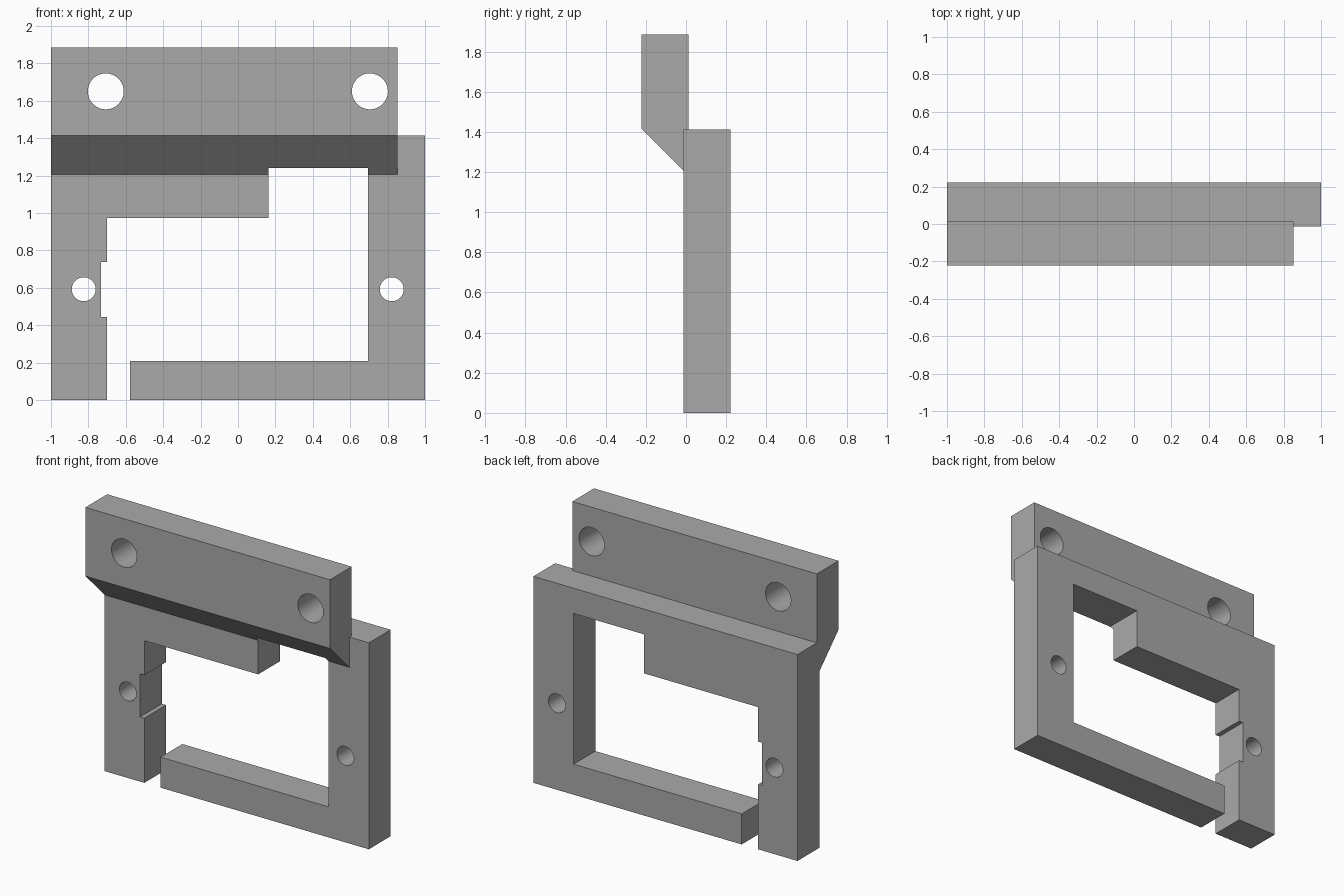
import bpy, bmesh, math
from mathutils import Matrix, Vector

if "Cube" in bpy.data.objects:
    bpy.data.objects.remove(bpy.data.objects["Cube"])

grey = bpy.data.materials.new("plain grey")
grey.diffuse_color = (0.4, 0.4, 0.4, 1)
grey.use_nodes = True
grey.node_tree.nodes["Principled BSDF"].inputs["Base Color"].default_value = grey.diffuse_color


def prism(name, points, direction):
    """Extrude a closed planar outline along a direction."""
    bm = bmesh.new()
    face = bm.faces.new([bm.verts.new(p) for p in points])
    out = bmesh.ops.extrude_face_region(bm, geom=[face])
    moved = [v for v in out["geom"] if isinstance(v, bmesh.types.BMVert)]
    bmesh.ops.translate(bm, verts=moved, vec=Vector(direction))
    bmesh.ops.recalc_face_normals(bm, faces=bm.faces)
    return finish(name, bm)


def finish(name, bm):
    mesh = bpy.data.meshes.new(name)
    bm.to_mesh(mesh)
    bm.free()
    mesh.materials.append(grey)
    obj = bpy.data.objects.new(name, mesh)
    bpy.context.collection.objects.link(obj)
    return obj


def combine(target, tool, operation):
    """Apply a boolean and remove the tool object."""
    mod = target.modifiers.new("boolean", "BOOLEAN")
    mod.operation, mod.solver, mod.object = operation, "EXACT", tool
    bpy.context.view_layer.objects.active = target
    bpy.ops.object.modifier_apply(modifier=mod.name)
    bpy.data.objects.remove(tool)


# Open frame with the notch, the step and the gap at the bottom
outline = [(-1, 0), (-0.70, 0), (-0.70, 0.443), (-0.732, 0.443), (-0.732, 0.737),
           (-0.70, 0.737), (-0.70, 0.973), (0.162, 0.973), (0.162, 1.24),
           (0.695, 1.24), (0.695, 0.209), (-0.577, 0.209), (-0.577, 0),
           (1, 0), (1, 1.413), (-1, 1.413)]
bracket = prism("bracket_frame", [(x, -0.013, z) for x, z in outline], (0, 0.235, 0))

# Offset mounting plate with its sloped underside
side = [(-0.222, 1.885), (0.013, 1.885), (0.013, 1.18), (-0.222, 1.415)]
plate = prism("mounting_plate", [(-1, y, z) for y, z in side], (1.852, 0, 0))
combine(bracket, plate, "UNION")

# Opening carried through the slope
slot = [(0.162, 1.05), (0.695, 1.05), (0.695, 1.24), (0.162, 1.24)]
cutter = prism("opening_cutter", [(x, -0.5, z) for x, z in slot], (0, 1, 0))
combine(bracket, cutter, "DIFFERENCE")

# Screw holes
for x, z, r in [(-0.707, 1.65, 0.096), (0.705, 1.65, 0.096),
                (-0.825, 0.592, 0.064), (0.822, 0.592, 0.064)]:
    bm = bmesh.new()
    bmesh.ops.create_cone(bm, cap_ends=True, segments=48, radius1=r, radius2=r, depth=1,
                          matrix=Matrix.Translation((x, 0, z)) @ Matrix.Rotation(math.pi / 2, 4, "X"))
    combine(bracket, finish("hole_cutter", bm), "DIFFERENCE")

bpy.ops.object.select_all(action="DESELECT")
bracket.select_set(True)
bpy.context.view_layer.objects.active = bracket
bpy.ops.object.shade_smooth_by_angle(angle=math.radians(30))
